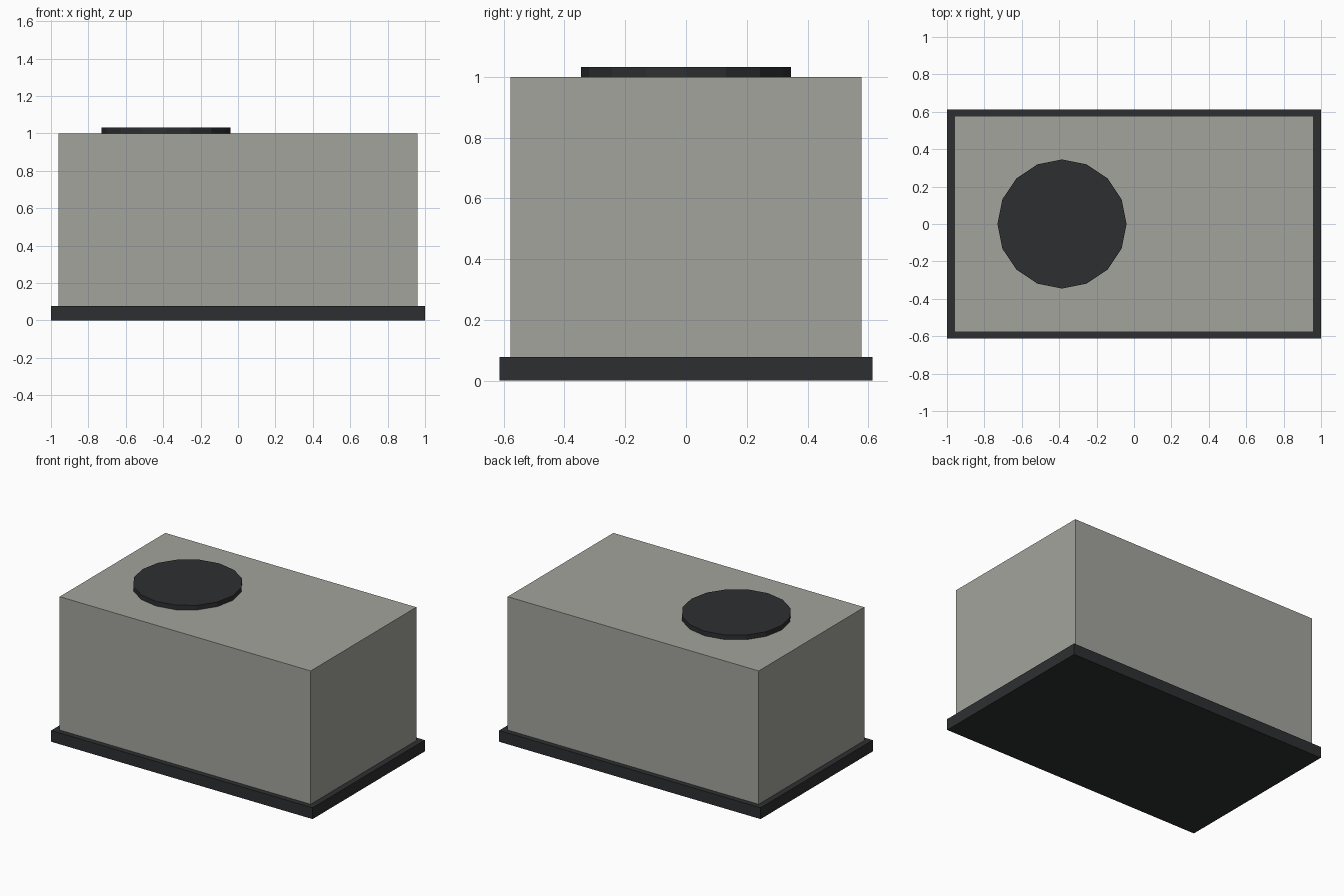
import bpy

if "Cube" in bpy.data.objects:
    bpy.data.objects.remove(bpy.data.objects["Cube"])


def material(name, rgb):
    mat = bpy.data.materials.new(name)
    mat.diffuse_color = (*rgb, 1.0)
    mat.use_nodes = True
    mat.node_tree.nodes["Principled BSDF"].inputs["Base Color"].default_value = mat.diffuse_color
    return mat


def finish(name, mat):
    obj = bpy.context.object
    obj.name = name
    obj.data.materials.append(mat)
    return obj


def box(name, half_x, half_y, z0, z1, mat):
    bpy.ops.mesh.primitive_cube_add(size=1, location=(0, 0, (z0 + z1) / 2))
    obj = finish(name, mat)
    obj.scale = (2 * half_x, 2 * half_y, z1 - z0)
    bpy.ops.object.transform_apply(location=False, rotation=False, scale=True)
    return obj


dark = material("dark_grey", (0.027, 0.028, 0.030))
light = material("warm_grey", (0.37, 0.37, 0.34))

# Plinth and housing
box("base_plinth", 1.0, 0.613, 0.0, 0.078, dark)
box("housing", 0.96, 0.577, 0.078, 1.0, light)

# Sixteen-sided fan cover, off-centre on the top
bpy.ops.mesh.primitive_cylinder_add(
    vertices=16, radius=0.345, depth=0.032, location=(-0.385, 0, 1.016))
finish("fan_cover", dark)
